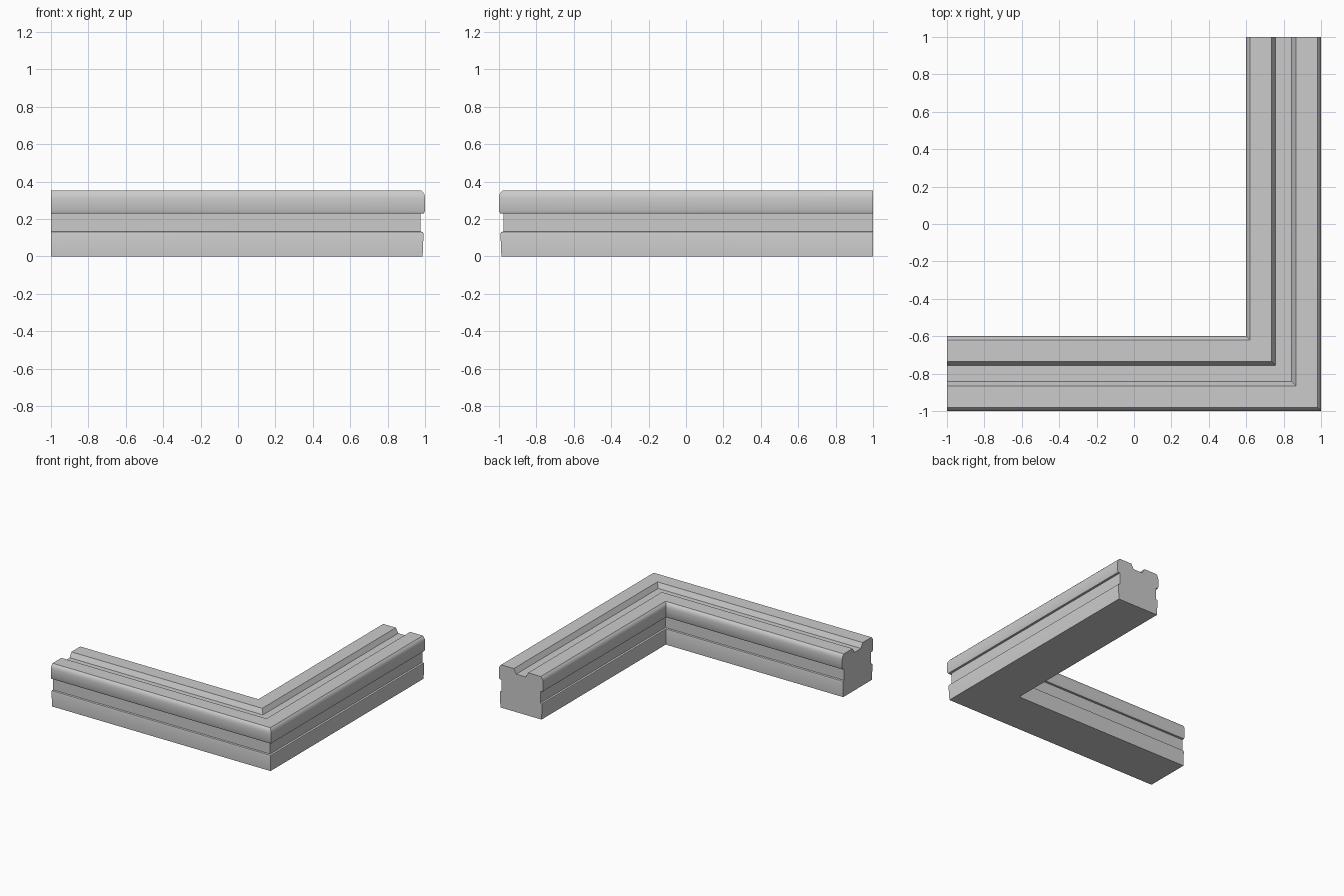
import bpy, bmesh, math

cube = bpy.data.objects.get("Cube")
if cube:
    bpy.data.objects.remove(cube, do_unlink=True)

WIDTH = 0.4

# Half cross-section as (inset from outer side, height), from base to groove floor
half = [
    (0.013, 0.0),                                              # base
    (0.008, 0.12), (0.011, 0.13), (0.024, 0.133),              # lower lip
    (0.024, 0.23), (0.006, 0.23), (0.0, 0.242),                # side channel
    (0.0, 0.312), (0.003, 0.33), (0.01, 0.342), (0.02, 0.352), # rounded shoulder
    (0.135, 0.352), (0.157, 0.312),                            # top groove
]
profile = half + [(WIDTH - d, z) for d, z in reversed(half)]

# Stations along the L path: left end, mitred corner, back end
stations = [
    lambda d, z: (-1, -1 + d, z),
    lambda d, z: (1 - d, -1 + d, z),
    lambda d, z: (1 - d, 1, z),
]

# Sweep the section along the stations
bm = bmesh.new()
rings = [[bm.verts.new(place(d, z)) for d, z in profile] for place in stations]
count = len(profile)
for a, b in zip(rings, rings[1:]):
    for i in range(count):
        j = (i + 1) % count
        bm.faces.new((a[i], a[j], b[j], b[i]))
bm.faces.new(rings[0])
bm.faces.new(rings[-1])
bmesh.ops.recalc_face_normals(bm, faces=bm.faces)
mesh = bpy.data.meshes.new("corner_rail")
bm.to_mesh(mesh)
bm.free()

rail = bpy.data.objects.new("corner_rail", mesh)
bpy.context.collection.objects.link(rail)

# Plain grey finish
grey = bpy.data.materials.new("light_grey")
grey.use_nodes = True
colour = (0.6, 0.6, 0.6, 1)
grey.diffuse_color = colour
grey.node_tree.nodes["Principled BSDF"].inputs["Base Color"].default_value = colour
mesh.materials.append(grey)

# Smooth the shoulders, keep the edges sharp
bpy.ops.object.select_all(action="DESELECT")
rail.select_set(True)
bpy.context.view_layer.objects.active = rail
bpy.ops.object.shade_smooth_by_angle(angle=math.radians(30))
